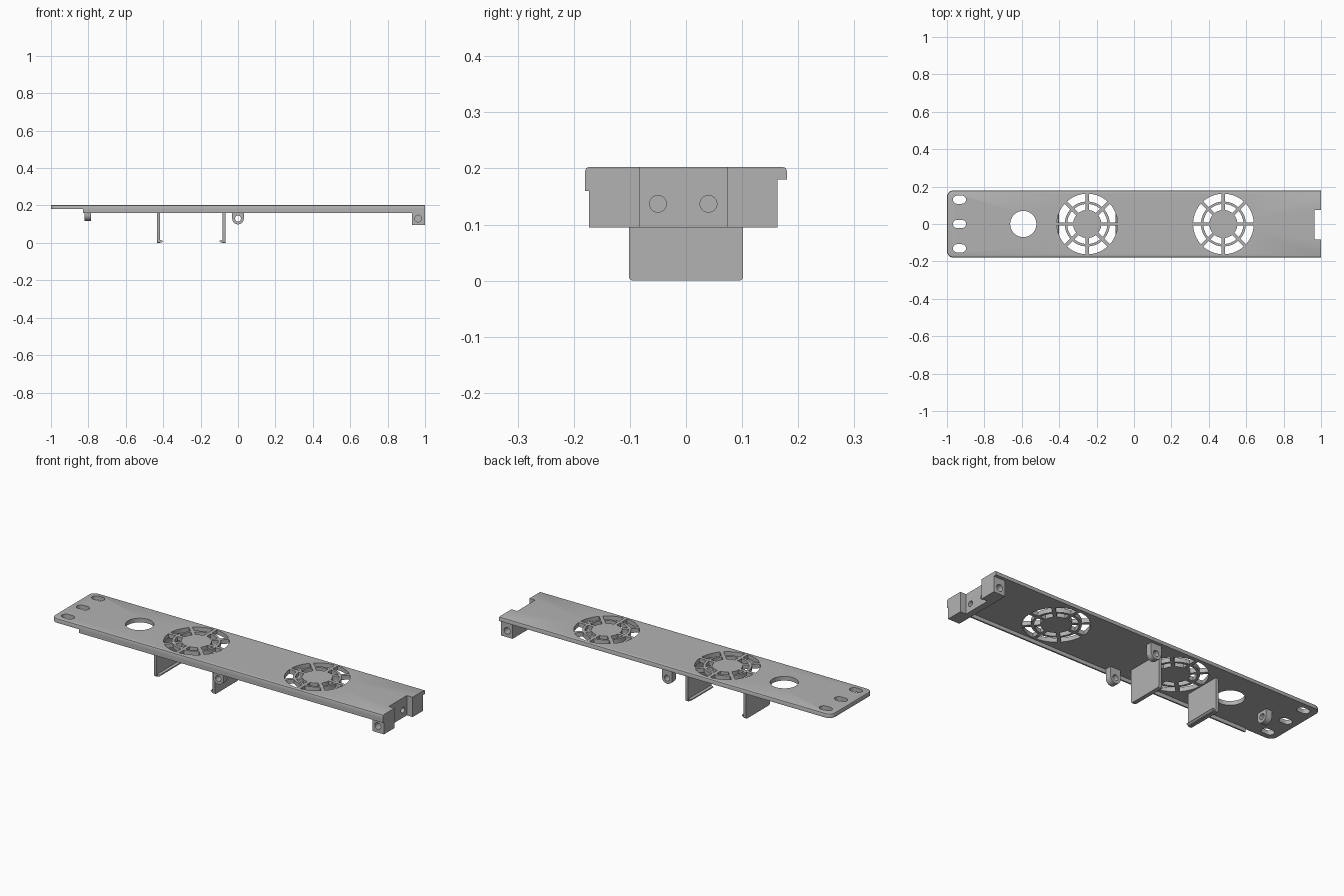
import bpy, bmesh
from math import sin, cos, pi, radians

cube = bpy.data.objects.get("Cube")
if cube:
    bpy.data.objects.remove(cube, do_unlink=True)

grey = bpy.data.materials.new("plain grey")
grey.use_nodes = True
colour = (0.45, 0.45, 0.45, 1)
grey.diffuse_color = colour
grey.node_tree.nodes["Principled BSDF"].inputs["Base Color"].default_value = colour


def add_prism(bm, pts, axis, a, b):
    """Extrude a 2D outline along an axis from a to b."""
    place = {"x": lambda u, v, w: (w, u, v),
             "y": lambda u, v, w: (u, w, v),
             "z": lambda u, v, w: (u, v, w)}[axis]
    low, high = [[bm.verts.new(place(u, v, w)) for u, v in pts] for w in (a, b)]
    n = len(pts)
    faces = [bm.faces.new(low), bm.faces.new(high)]
    for i in range(n):
        j = (i + 1) % n
        faces.append(bm.faces.new((low[i], low[j], high[j], high[i])))
    bmesh.ops.recalc_face_normals(bm, faces=faces)


def make(name, bm):
    mesh = bpy.data.meshes.new(name)
    bm.to_mesh(mesh)
    bm.free()
    mesh.materials.append(grey)
    ob = bpy.data.objects.new(name, mesh)
    bpy.context.collection.objects.link(ob)
    return ob


def prism(name, pts, axis, a, b):
    bm = bmesh.new()
    add_prism(bm, pts, axis, a, b)
    return make(name, bm)


def select(ob):
    bpy.ops.object.select_all(action="DESELECT")
    ob.select_set(True)
    bpy.context.view_layer.objects.active = ob


def cut(ob, bm):
    """Subtract the closed shapes in bm from ob."""
    cutter = make("cutter", bm)
    cutter.hide_render = True
    mod = ob.modifiers.new("cut", "BOOLEAN")
    mod.object, mod.operation, mod.solver = cutter, "DIFFERENCE", "EXACT"
    select(ob)
    bpy.ops.object.modifier_apply(modifier=mod.name)
    bpy.data.objects.remove(cutter, do_unlink=True)


def smooth(ob):
    select(ob)
    bpy.ops.object.shade_smooth_by_angle(angle=radians(30))


def rect(u0, u1, v0, v1):
    return [(u0, v0), (u1, v0), (u1, v1), (u0, v1)]


def arc(cu, cv, r, start, end, n):
    return [(cu + r * cos(start + (end - start) * i / n),
             cv + r * sin(start + (end - start) * i / n)) for i in range(n + 1)]


def circle(cu, cv, r, n=32):
    return arc(cu, cv, r, 0, 2 * pi, n)[:-1]


TOP, UNDER = 0.203, 0.18

# Top plate with rounded end corners and a chamfered upper rim
bm = bmesh.new()
add_prism(bm, rect(-1, 1, -0.18, 0.18), "z", UNDER, TOP)
corners = [e for e in bm.edges if all(v.co.x < -0.99 for v in e.verts)
           and abs(e.verts[0].co.z - e.verts[1].co.z) > 0.01]
bmesh.ops.bevel(bm, geom=corners, offset=0.035, segments=6, profile=0.5, affect="EDGES")
rim = [e for e in bm.edges if all(v.co.z > TOP - 0.001 for v in e.verts)
       and (e.verts[0].co.x + e.verts[1].co.x) / 2 < 0.99]
bmesh.ops.bevel(bm, geom=rim, offset=0.008, segments=2, profile=0.5, affect="EDGES")
plate = make("top_plate", bm)

# Openings: end notch, round port, mounting slots and two fan grilles
holes = bmesh.new()
z0, z1 = 0.15, 0.25
add_prism(holes, rect(0.965, 1.1, -0.082, 0.074), "z", z0, z1)
add_prism(holes, circle(-0.592, 0, 0.07, 48), "z", z0, z1)
for y in (-0.13, 0, 0.13):
    slot = arc(-0.92, y, 0.022, -pi / 2, pi / 2, 10) + arc(-0.946, y, 0.022, pi / 2, 3 * pi / 2, 10)
    add_prism(holes, slot, "z", z0, z1)
for x in (-0.25, 0.478):
    for r_in, r_out in ((0.075, 0.107), (0.12, 0.162)):
        for k in range(8):
            a, b = k * pi / 4, (k + 1) * pi / 4
            gap_out, gap_in = 0.009 / r_out, 0.009 / r_in
            add_prism(holes, arc(x, 0, r_out, a + gap_out, b - gap_out, 8)
                      + arc(x, 0, r_in, b - gap_in, a + gap_in, 8), "z", z0, z1)
cut(plate, holes)
smooth(plate)

# Lip under the front edge
prism("front_lip", rect(-0.83, 1, 0.16, UNDER), "y", -0.18, -0.172)

# End bracket with recessed middle wall and screw holes
bracket = prism("end_bracket", rect(-0.173, 0.163, 0.095, UNDER), "x", 0.93, 1)
notch = bmesh.new()
add_prism(notch, rect(0.965, 1.1, -0.082, 0.074), "z", 0, 0.3)
cut(bracket, notch)
holes = bmesh.new()
for y in (-0.05, 0.04):
    add_prism(holes, circle(y, 0.137, 0.015), "x", 0.9, 1.1)
for a, b in ((-0.2, -0.12), (0.11, 0.2)):
    add_prism(holes, circle(0.963, 0.13, 0.018), "y", a, b)
cut(bracket, holes)
smooth(bracket)


# Screw lugs: rounded tabs with a through hole
def lug(name, centre, height, r, hole, axis, a, b):
    pts = arc(centre, height, r, pi, 2 * pi, 20) + [(centre + r, UNDER + 0.002), (centre - r, UNDER + 0.002)]
    ob = prism(name, pts, axis, a, b)
    bore = bmesh.new()
    add_prism(bore, circle(centre, height, hole, 24), axis, a - 0.05, b + 0.05)
    cut(ob, bore)
    smooth(ob)


lug("front_lug", 0, 0.13, 0.031, 0.016, "y", -0.17, -0.135)
lug("back_lug", 0, 0.13, 0.031, 0.016, "y", 0.13, 0.163)
lug("end_lug", 0, 0.15, 0.032, 0.016, "x", -0.822, -0.787)

# Hanging clips with hooks facing each other
for name, x, side in (("right_clip", -0.434, 1), ("left_clip", -0.067, -1)):
    w, r = 0.102, 0.008
    bm = bmesh.new()
    panel = arc(-w + r, r, r, pi, 1.5 * pi, 4) + arc(w - r, r, r, 1.5 * pi, 2 * pi, 4)
    panel += [(w, UNDER + 0.002), (-w, UNDER + 0.002)]
    add_prism(bm, panel, "x", x, x + side * 0.016)
    smooth(make(name, bm))
    hook = [(x + side * 0.01, 0), (x + side * 0.026, 0.003), (x + side * 0.032, 0.009),
            (x + side * 0.03, 0.013), (x + side * 0.01, 0.016)]
    prism(name + "_hook", hook, "y", -w + r, w - r)
